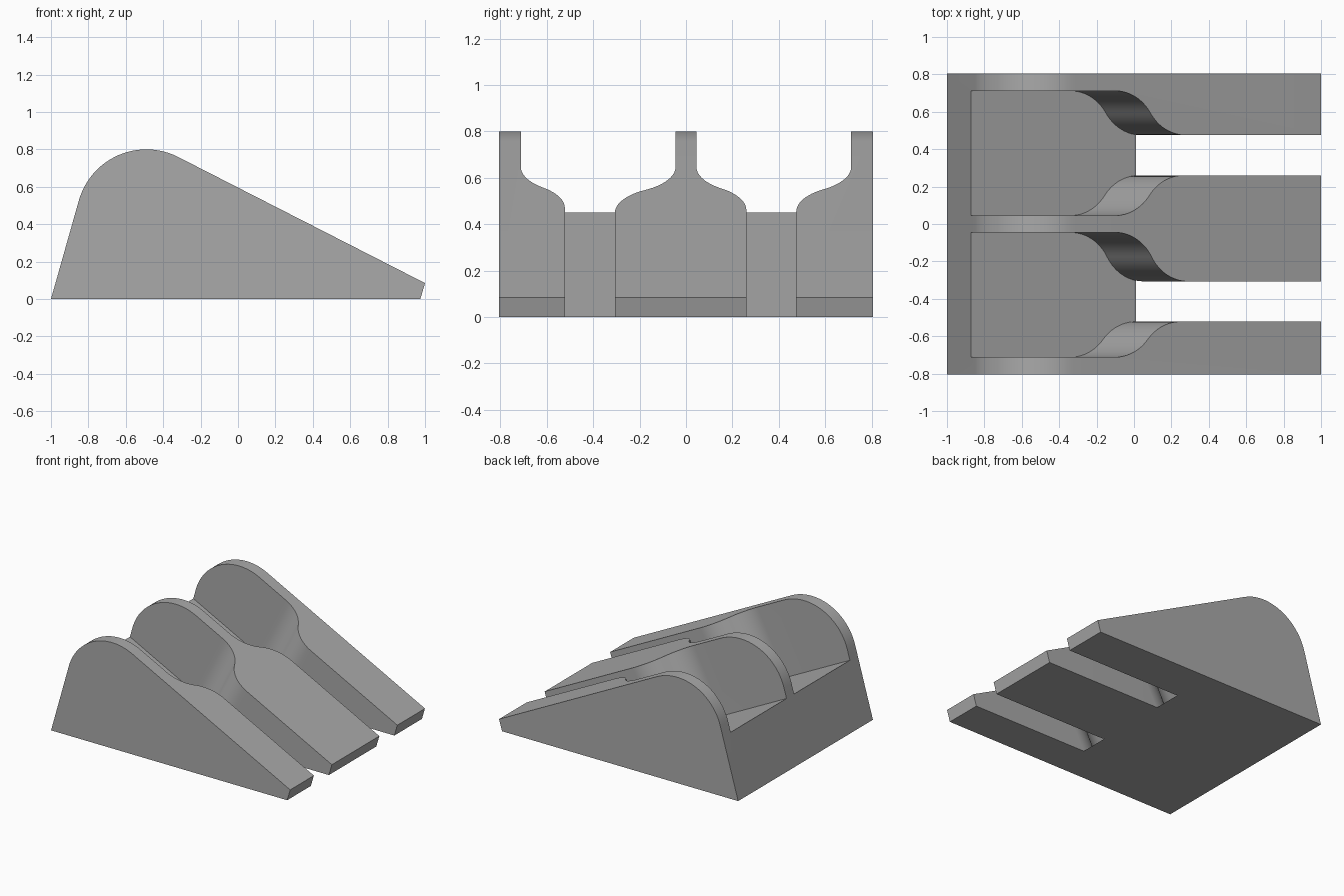
import bpy
import bmesh
from math import acos, atan, cos, radians, sin
from mathutils import Vector

if "Cube" in bpy.data.objects:
    bpy.data.objects.remove(bpy.data.objects["Cube"], do_unlink=True)

# Single plain grey
grey = bpy.data.materials.new("plain_grey")
grey.use_nodes = True
colour = (0.4, 0.4, 0.4, 1)
grey.diffuse_color = colour
grey.node_tree.nodes["Principled BSDF"].inputs["Base Color"].default_value = colour


def prism(name, outline, offset):
    """Extrude a closed outline of 3D points along an offset."""
    bm = bmesh.new()
    face = bm.faces.new([bm.verts.new(p) for p in outline])
    result = bmesh.ops.extrude_face_region(bm, geom=[face])
    moved = [g for g in result["geom"] if isinstance(g, bmesh.types.BMVert)]
    bmesh.ops.translate(bm, verts=moved, vec=offset)
    bmesh.ops.recalc_face_normals(bm, faces=bm.faces)
    mesh = bpy.data.meshes.new(name)
    bm.to_mesh(mesh)
    bm.free()
    mesh.materials.append(grey)
    obj = bpy.data.objects.new(name, mesh)
    bpy.context.collection.objects.link(obj)
    return obj


# Wedge body: side profile with a rounded crest, extruded across the width
HALF_WIDTH = 0.805
slope = atan(0.51)
profile = [(-1, 0), (0.975, 0), (1, 0.085)]
start, end, steps = radians(63), radians(164.2), 24
for i in range(steps + 1):
    a = start + (end - start) * i / steps
    profile.append((-0.49 + 0.375 * cos(a), 0.425 + 0.375 * sin(a)))
body = prism("slotted_wedge", [(x, -HALF_WIDTH, z) for x, z in profile],
             (0, 2 * HALF_WIDTH, 0))

# Lane cutters are drawn on the sloping floor and rise square to it
origin = Vector((0.012, 0, 0))
along = Vector((cos(slope), 0, -sin(slope)))
normal = Vector((sin(slope), 0, cos(slope)))
NECK_START, RADIUS, REACH = -0.395, 0.25, 2.0


def lane_wall(wide, narrow, segments=12):
    """Wide wall, a two-arc bend, then the narrow wall, as (u, y) points."""
    side = 1 if narrow > wide else -1
    theta = acos(1 - abs(narrow - wide) / (2 * RADIUS))
    length = 2 * RADIUS * sin(theta)
    first, second = [], []
    for i in range(segments + 1):
        a = theta * i / segments
        du, dy = RADIUS * sin(a), side * RADIUS * (1 - cos(a))
        first.append((NECK_START + du, wide + dy))
        second.append((NECK_START + length - du, narrow - dy))
    return [(-REACH, wide)] + first + second[-2::-1] + [(REACH, narrow)]


lanes = {"left": ((0.045, 0.26), (0.712, 0.475)),
         "right": ((-0.712, -0.522), (-0.045, -0.307))}
for name, (low, high) in lanes.items():
    outline = lane_wall(*low) + lane_wall(*high)[::-1]
    points = [origin + along * u + Vector((0, y, 0)) for u, y in outline]
    cutter = prism(name + "_lane_cutter", points, normal * REACH)
    cutter.hide_render = True
    cut = body.modifiers.new(name + "_lane", "BOOLEAN")
    cut.operation = "DIFFERENCE"
    cut.solver = "EXACT"
    cut.object = cutter
    bpy.context.view_layer.objects.active = body
    bpy.ops.object.modifier_apply(modifier=cut.name)
    bpy.data.objects.remove(cutter, do_unlink=True)

# Smooth the crest and bends, keep the edges crisp
bpy.ops.object.select_all(action="DESELECT")
body.select_set(True)
bpy.context.view_layer.objects.active = body
bpy.ops.object.shade_smooth_by_angle(angle=radians(25))
